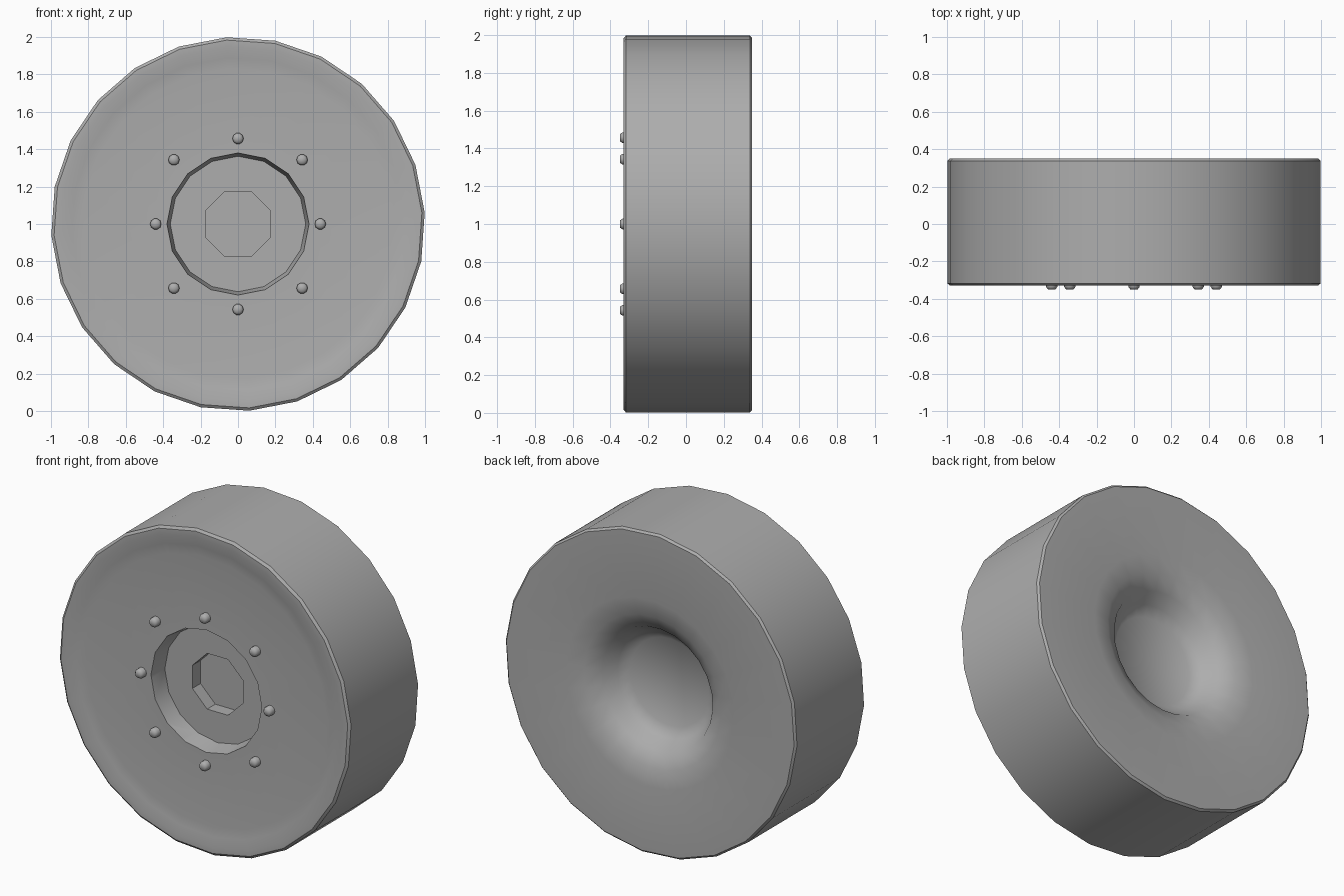
import bpy, bmesh
from math import cos, sin, pi, radians

if "Cube" in bpy.data.objects:
    bpy.data.objects.remove(bpy.data.objects["Cube"])

grey = bpy.data.materials.new("plain grey")
grey.use_nodes = True
grey.diffuse_color = (0.42, 0.42, 0.42, 1)
grey.node_tree.nodes["Principled BSDF"].inputs["Base Color"].default_value = grey.diffuse_color


def lathe(name, profile, sides, turn=0.0, centre=(0, 1)):
    """Closed solid turned about the y axis; profile is (radius, y) pairs."""
    bm = bmesh.new()
    rings = []
    for r, y in profile:
        count = sides if r > 0 else 1
        rings.append([bm.verts.new((centre[0] + r * cos(turn + 2 * pi * i / sides), y,
                                    centre[1] + r * sin(turn + 2 * pi * i / sides)))
                      for i in range(count)])
    for a, b in zip(rings, rings[1:]):
        for i in range(sides):
            j = (i + 1) % sides
            corners = [a[i % len(a)], a[j % len(a)], b[j % len(b)], b[i % len(b)]]
            bm.faces.new(list(dict.fromkeys(corners)))
    bmesh.ops.recalc_face_normals(bm, faces=bm.faces)
    mesh = bpy.data.meshes.new(name)
    bm.to_mesh(mesh)
    bm.free()
    mesh.materials.append(grey)
    ob = bpy.data.objects.new(name, mesh)
    bpy.context.collection.objects.link(ob)
    return ob


def smooth(ob, angle):
    bpy.ops.object.select_all(action="DESELECT")
    ob.select_set(True)
    bpy.context.view_layer.objects.active = ob
    bpy.ops.object.shade_smooth_by_angle(angle=radians(angle))


def carve(ob, cutter):
    cutter.hide_render = True
    mod = ob.modifiers.new("cut", "BOOLEAN")
    mod.operation, mod.solver, mod.object = "DIFFERENCE", "EXACT", cutter
    bpy.ops.object.select_all(action="DESELECT")
    ob.select_set(True)
    bpy.context.view_layer.objects.active = ob
    bpy.ops.object.modifier_apply(modifier=mod.name)
    bpy.data.objects.remove(cutter)


# Wheel body: dished front, straight tread, funnelled back
FACE = -0.31
wheel = lathe("wheel_body", [
    (0, FACE), (0.83, FACE), (0.89, -0.317), (0.95, -0.33), (0.985, -0.33),
    (1, -0.318), (1, 0.338), (0.988, 0.35),
    (0.58, 0.35), (0.47, 0.33), (0.38, 0.28), (0.33, 0.2), (0.27, 0.16), (0, 0.15)],
    24, radians(3.5))

# Round hub recess, then the eight-sided socket in its floor
carve(wheel, lathe("hub_cutter", [(0, -0.4), (0.38, -0.4), (0.38, FACE), (0.362, -0.2), (0, -0.2)], 16))
carve(wheel, lathe("socket_cutter", [(0, -0.35), (0.187, -0.35), (0.187, -0.12), (0, -0.12)], 8, pi / 8))
smooth(wheel, 38)

# Ring of bolts around the hub
for i in range(8):
    reach = 0.485 if i % 2 else (0.44 if i % 4 == 0 else 0.457)
    a = i * pi / 4
    bolt = lathe(f"bolt_{i + 1}", [(0, -0.3), (0.03, -0.3), (0.03, -0.336), (0.02, -0.35), (0, -0.35)],
                 10, 0, (reach * cos(a), 1 + reach * sin(a)))
    smooth(bolt, 60)
